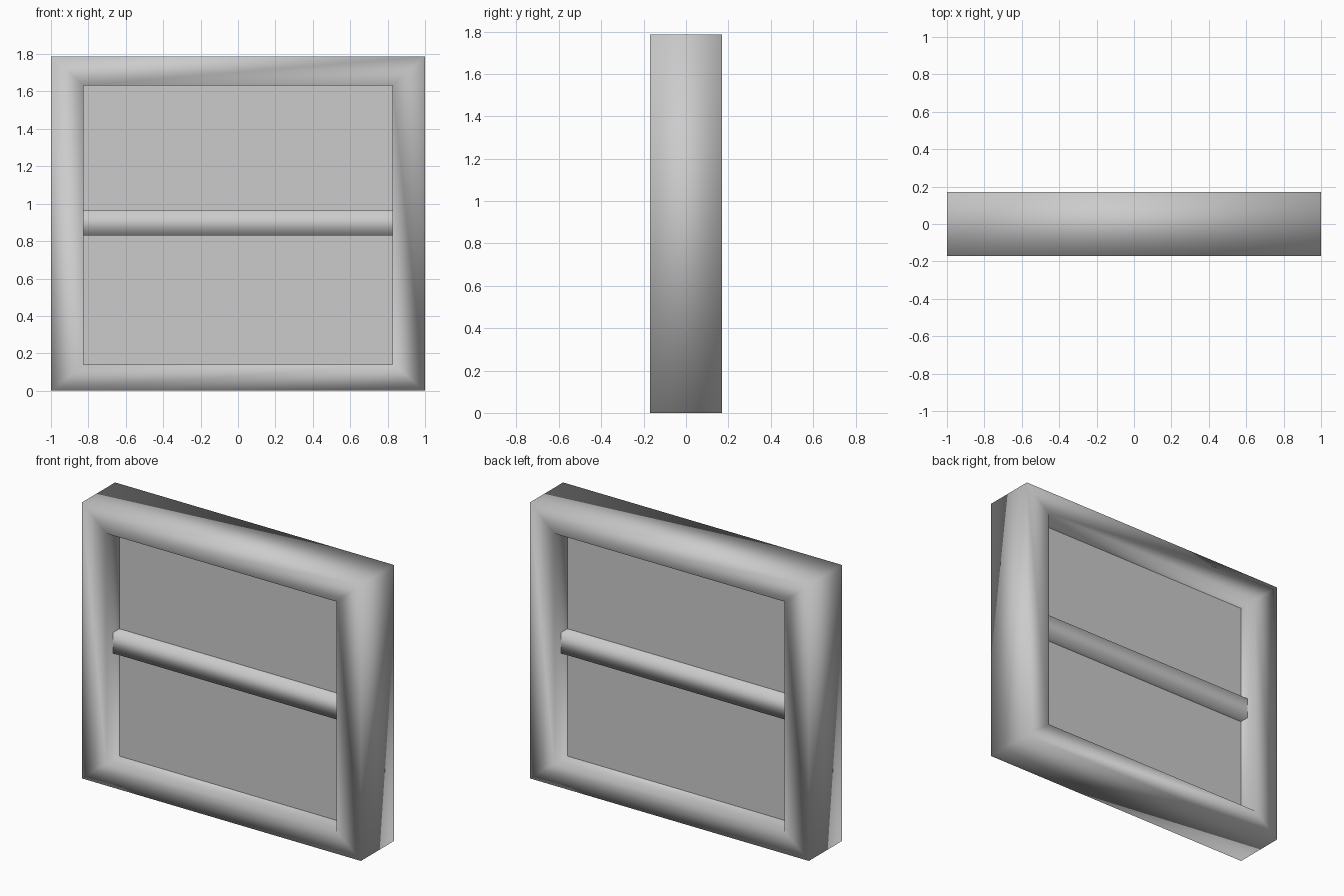
import bpy

cube = bpy.data.objects.get("Cube")
if cube:
    bpy.data.objects.remove(cube, do_unlink=True)

WIDTH, HEIGHT, DEPTH = 1.0, 1.787, 0.17   # outer half width, height, half depth
INNER_X, INNER_LOW, INNER_HIGH = 0.825, 0.14, 1.633

grey = bpy.data.materials.new("window grey")
grey.use_nodes = True
colour = (0.6, 0.6, 0.6, 1)
grey.diffuse_color = colour
grey.node_tree.nodes["Principled BSDF"].inputs["Base Color"].default_value = colour


def add_mesh(name, verts, faces, smooth):
    mesh = bpy.data.meshes.new(name)
    mesh.from_pydata(verts, [], faces)
    mesh.materials.append(grey)
    mesh.polygons.foreach_set("use_smooth", [smooth] * len(faces))
    mesh.update()
    obj = bpy.data.objects.new(name, mesh)
    bpy.context.collection.objects.link(obj)
    return obj


def rectangle(half_x, low, high, y):
    return [(-half_x, y, low), (half_x, y, low), (half_x, y, high), (-half_x, y, high)]


def bridge(a, b):
    """Four quads joining two rectangular loops that start at vertices a and b."""
    return [(a + i, a + (i + 1) % 4, b + (i + 1) % 4, b + i) for i in range(4)]


# Frame: four mitred loops, softly shaded across its corners
loops = [(WIDTH, 0, HEIGHT, -DEPTH), (INNER_X, INNER_LOW, INNER_HIGH, -DEPTH),
         (INNER_X, INNER_LOW, INNER_HIGH, DEPTH), (WIDTH, 0, HEIGHT, DEPTH)]
verts = [v for loop in loops for v in rectangle(*loop)]
faces = [f for k in range(4) for f in bridge(4 * k, 4 * ((k + 1) % 4))]
add_mesh("window_frame", verts, faces, True)

# Crossbar: open-ended square tube, softly shaded
bar_section = [(-0.1, 0.83), (0.1, 0.83), (0.1, 0.965), (-0.1, 0.965)]
verts = [(x, y, z) for x in (INNER_X, -INNER_X) for y, z in bar_section]
add_mesh("crossbar", verts, bridge(0, 4)[::1], True).data.flip_normals()

# Pane: flat slab set in the opening
PANE = 0.036
verts = [v for y in (-PANE, PANE) for v in rectangle(INNER_X, INNER_LOW, INNER_HIGH, y)]
add_mesh("pane", verts, [(0, 1, 2, 3), (7, 6, 5, 4)], False)
